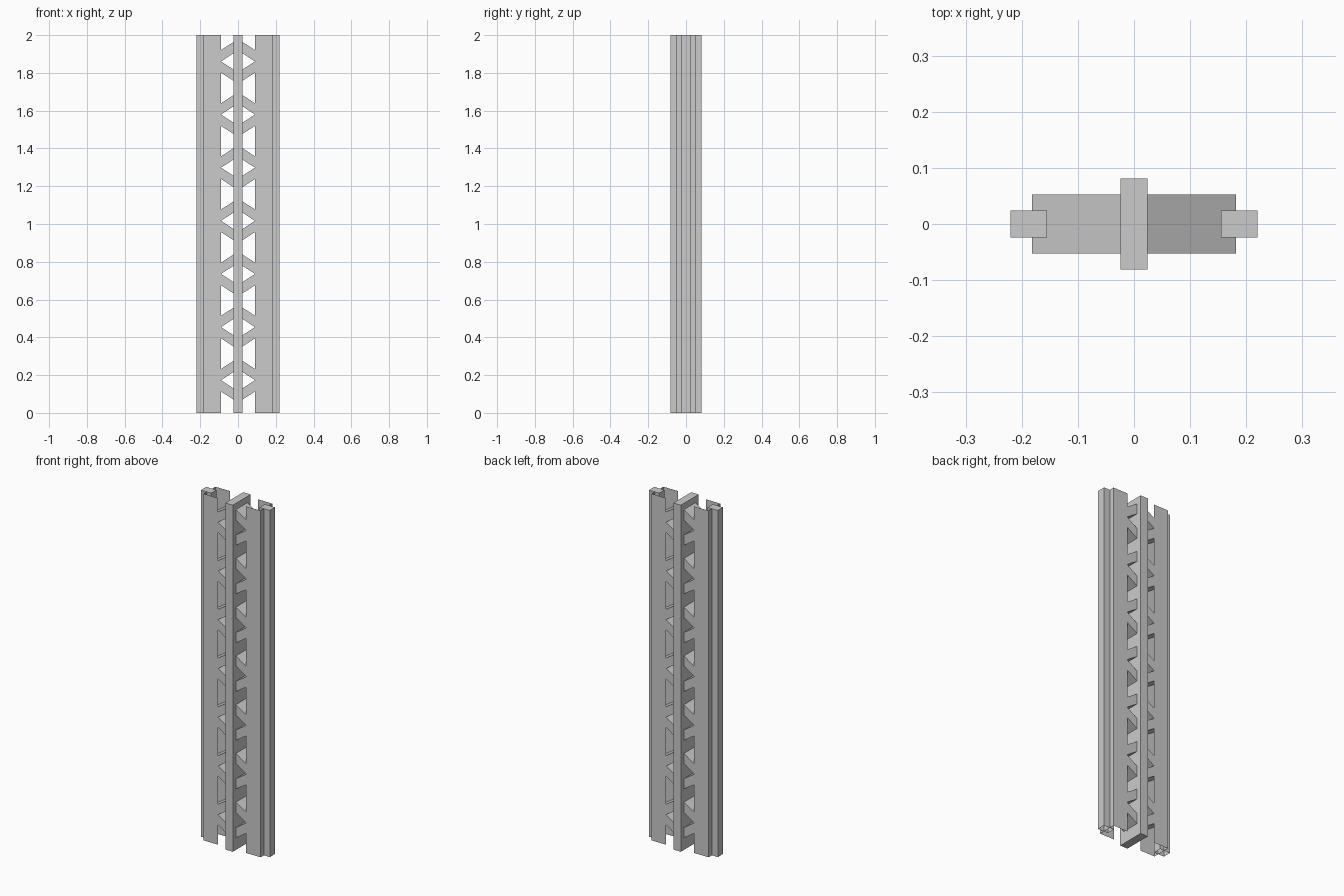
import bpy

if "Cube" in bpy.data.objects:
    bpy.data.objects.remove(bpy.data.objects["Cube"])

H = 2.0      # column height
S = 0.65     # brace slope


def make(name, verts, faces):
    mesh = bpy.data.meshes.new(name)
    mesh.from_pydata(verts, [], faces)
    mesh.update()
    ob = bpy.data.objects.new(name, mesh)
    bpy.context.collection.objects.link(ob)
    return ob


def mirror_x(ob):
    ob.modifiers.new("mirror", 'MIRROR').use_mirror_merge = False


def upright(name, x0, x1, y, bottom=True):
    pts = [(x0, -y), (x1, -y), (x1, y), (x0, y)]
    verts = [(px, py, z) for z in (0, H) for px, py in pts]
    faces = [(i, (i + 1) % 4, (i + 1) % 4 + 4, i + 4) for i in range(4)]
    faces.append((4, 5, 6, 7))
    if bottom:
        faces.append((3, 2, 1, 0))
    return make(name, verts, faces)


# central web bar
upright("centre_bar", -0.024, 0.024, 0.0815)

# outer edge bars, open underneath
mirror_x(upright("edge_bar", 0.155, 0.22, 0.024, bottom=False))

# thin channels opening towards the centre
prof = [(0.09, -0.0535), (0.182, -0.0535), (0.182, 0.0535), (0.09, 0.0535)]
channel = make("side_channel",
               [(x, y, z) for z in (0, H) for x, y in prof],
               [(i, i + 1, i + 5, i + 4) for i in range(3)])
mirror_x(channel)

# chevron braces: apex at the channel wall, arms spreading to the centre
outer, inner, root = 0.182, 0.09, 0.02
chevron = [(outer, 0), (root, S * (outer - root)), (root, S * (inner - root)),
           (inner, 0), (root, -S * (inner - root)), (root, -S * (outer - root))]
for k in range(7):
    zc = 0.173 + k * 0.2813
    verts = [(x, y, zc + z) for y in (-0.053, 0.053) for x, z in chevron]
    faces = [(i, i + 6, (i + 1) % 6 + 6, (i + 1) % 6) for i in range(6)]
    faces += [(3, 2, 1, 0)[::-1], (0, 5, 4, 3)[::-1],
              (6, 7, 8, 9)[::-1], (9, 10, 11, 6)[::-1]]
    brace = make(f"chevron_brace_{k + 1}", verts, faces)
    # consistent outward normals
    import bmesh
    bm = bmesh.new()
    bm.from_mesh(brace.data)
    bmesh.ops.recalc_face_normals(bm, faces=bm.faces)
    bm.to_mesh(brace.data)
    bm.free()
    mirror_x(brace)
